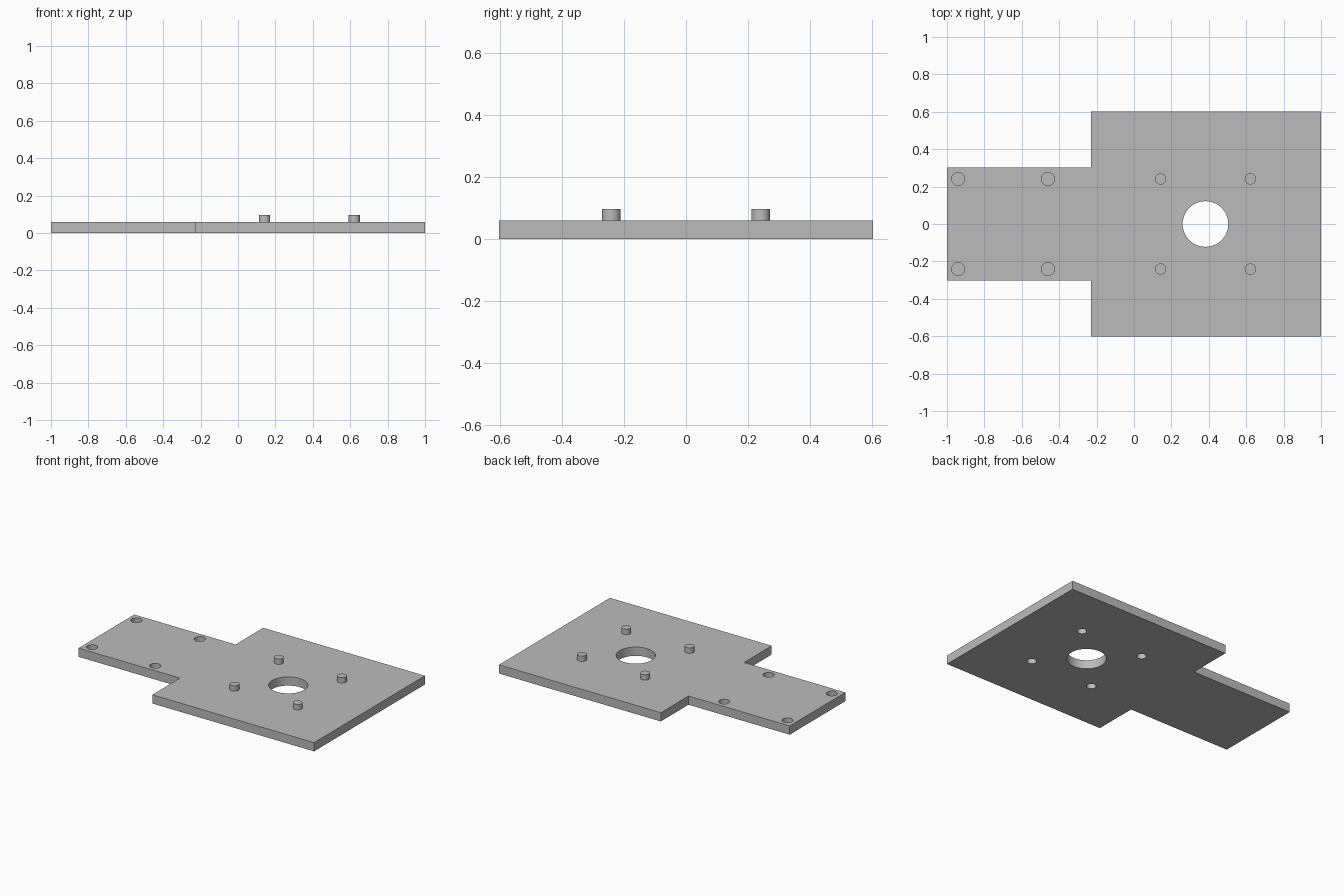
import bpy
import bmesh

cube = bpy.data.objects.get("Cube")
if cube:
    bpy.data.objects.remove(cube, do_unlink=True)

THICK = 0.06
PEG_X, SOCKET_X, ROW_Y = (0.142, 0.622), (-0.94, -0.46), 0.241

grey = bpy.data.materials.new("plain grey")
grey.use_nodes = True
colour = (0.5, 0.5, 0.5, 1)
grey.diffuse_color = colour
grey.node_tree.nodes["Principled BSDF"].inputs["Base Color"].default_value = colour


def cylinder(name, x, y, radius, z0, z1, sides=48):
    bpy.ops.mesh.primitive_cylinder_add(vertices=sides, radius=radius, depth=z1 - z0,
                                        location=(x, y, (z0 + z1) / 2))
    obj = bpy.context.object
    obj.name = name
    obj.data.materials.append(grey)
    return obj


def smooth(obj):
    bpy.ops.object.select_all(action="DESELECT")
    obj.select_set(True)
    bpy.context.view_layer.objects.active = obj
    bpy.ops.object.shade_smooth_by_angle()


# Wide plate with a narrower tongue, extruded from one outline
half = [(-1, 0.302), (-0.23, 0.302), (-0.23, 0.602), (1, 0.602)]
outline = half + [(x, -y) for x, y in reversed(half)]
bm = bmesh.new()
face = bm.faces.new([bm.verts.new((x, y, 0)) for x, y in outline])
top = bmesh.ops.extrude_face_region(bm, geom=[face])["geom"]
bmesh.ops.translate(bm, vec=(0, 0, THICK),
                    verts=[v for v in top if isinstance(v, bmesh.types.BMVert)])
bmesh.ops.recalc_face_normals(bm, faces=bm.faces)
mesh = bpy.data.meshes.new("base_plate")
bm.to_mesh(mesh)
bm.free()
mesh.materials.append(grey)
plate = bpy.data.objects.new("base_plate", mesh)
bpy.context.collection.objects.link(plate)

# Central bore, blind sockets in the tongue and recesses under the pegs
cutters = [cylinder("bore_cutter", 0.382, 0, 0.122, -0.1, 0.2, 64)]
for y in (-ROW_Y, ROW_Y):
    for x in SOCKET_X:
        cutters.append(cylinder("socket_cutter", x, y, 0.035, THICK - 0.038, 0.2))
    for x in PEG_X:
        cutters.append(cylinder("recess_cutter", x, y, 0.03, -0.1, 0.038))
for cutter in cutters:
    cutter.hide_render = True
    cutter.hide_set(True)
    cut = plate.modifiers.new("cut", "BOOLEAN")
    cut.operation = "DIFFERENCE"
    cut.solver = "EXACT"
    cut.object = cutter

# Bake the cuts, then discard the cutters
baked = bpy.data.meshes.new_from_object(plate.evaluated_get(bpy.context.evaluated_depsgraph_get()))
plate.modifiers.clear()
plate.data = baked
for cutter in cutters:
    bpy.data.objects.remove(cutter, do_unlink=True)
smooth(plate)

# Locating pegs standing on the plate
for y in (-ROW_Y, ROW_Y):
    for x in PEG_X:
        smooth(cylinder("locating_peg", x, y, 0.03, THICK, 0.097))
